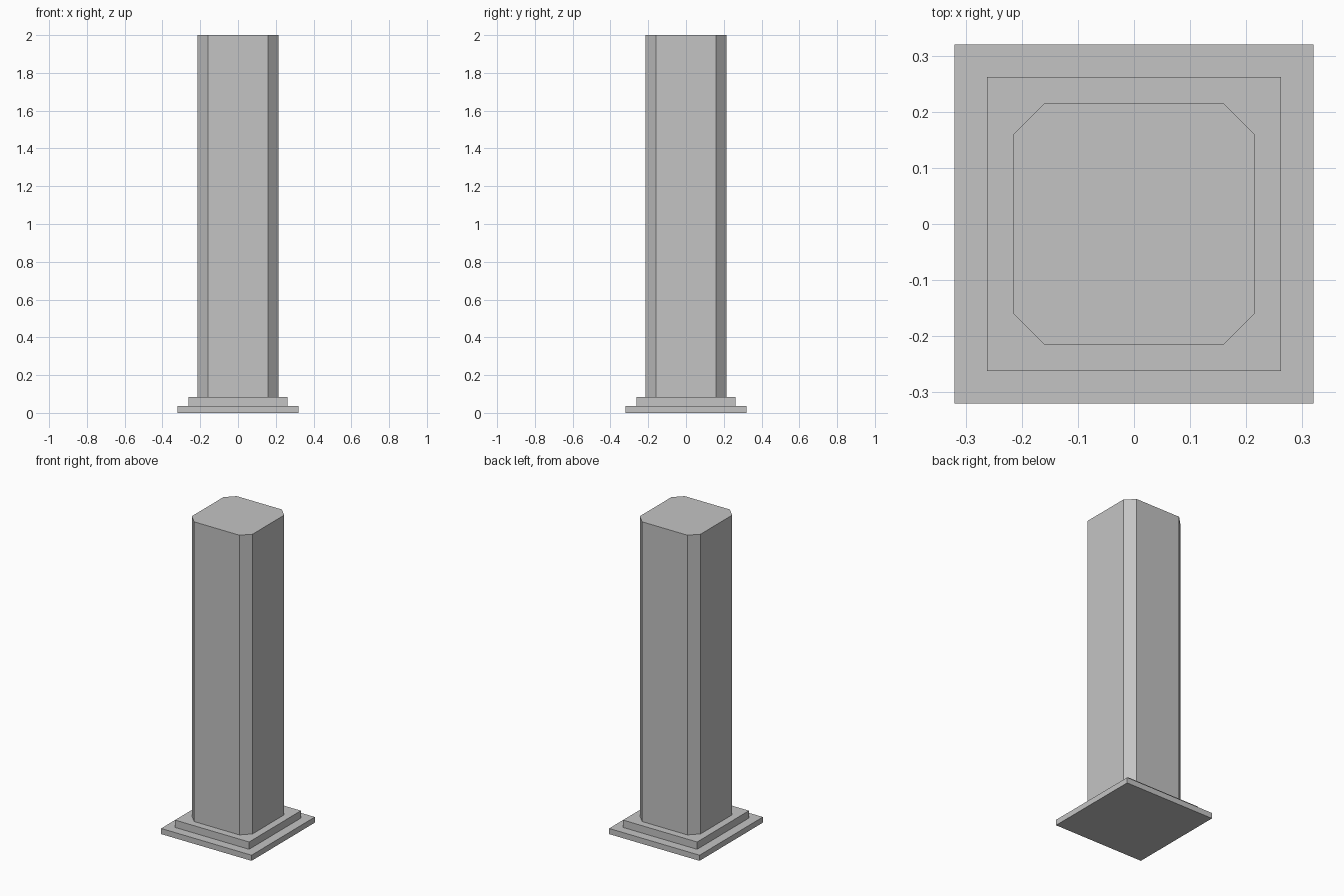
import bpy
import bmesh

default = bpy.data.objects.get("Cube")
if default:
    bpy.data.objects.remove(default, do_unlink=True)

# Single stone colour
stone = bpy.data.materials.new("grey_stone")
stone.use_nodes = True
colour = (0.55, 0.55, 0.55, 1.0)
stone.diffuse_color = colour
stone.node_tree.nodes["Principled BSDF"].inputs["Base Color"].default_value = colour


def prism(name, half, bottom, top, cut=0.0):
    """Square block with optional chamfered vertical corners."""
    inner = half - cut
    outline = []
    for sx, sy in ((1, 1), (-1, 1), (-1, -1), (1, -1)):
        if cut:
            pair = [(sx * half, sy * inner), (sx * inner, sy * half)]
            outline += pair if sx == sy else pair[::-1]
        else:
            outline.append((sx * half, sy * half))
    bm = bmesh.new()
    base = bm.faces.new([bm.verts.new((x, y, bottom)) for x, y in outline])
    raised = bmesh.ops.extrude_face_region(bm, geom=[base], use_keep_orig=True)
    verts = [v for v in raised["geom"] if isinstance(v, bmesh.types.BMVert)]
    bmesh.ops.translate(bm, verts=verts, vec=(0, 0, top - bottom))
    bmesh.ops.recalc_face_normals(bm, faces=bm.faces)
    mesh = bpy.data.meshes.new(name)
    bm.to_mesh(mesh)
    bm.free()
    mesh.materials.append(stone)
    obj = bpy.data.objects.new(name, mesh)
    bpy.context.collection.objects.link(obj)
    return obj


# Two stepped plinth slabs and the chamfered shaft
prism("lower_plinth", 0.32, 0.0, 0.036)
prism("upper_plinth", 0.262, 0.036, 0.083)
prism("pillar_shaft", 0.215, 0.083, 2.0, cut=0.055)
